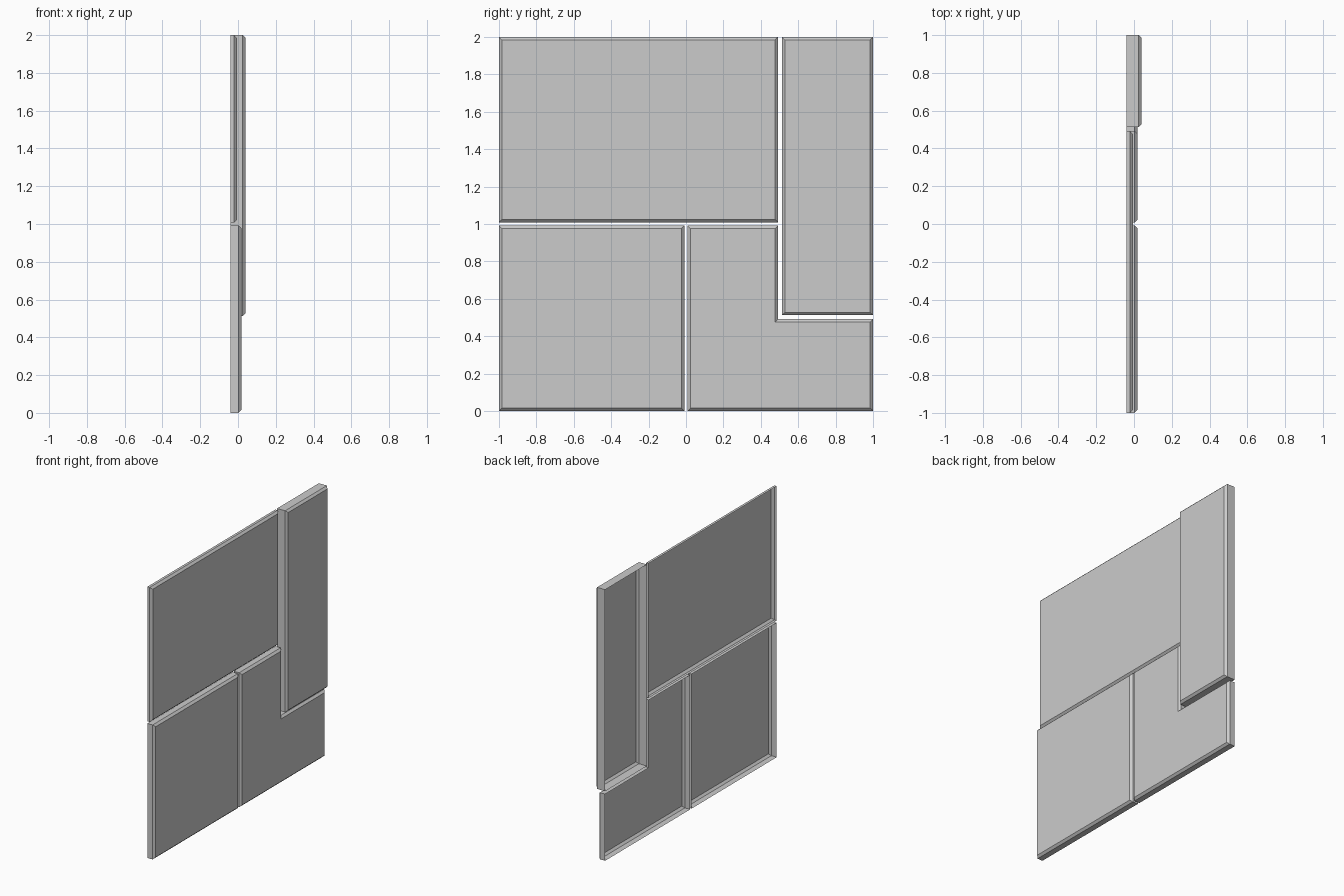
import bpy, bmesh

if "Cube" in bpy.data.objects:
    bpy.data.objects.remove(bpy.data.objects["Cube"])

BACK = -0.04      # common back plane, left open
CHAMFER = 0.015   # bevelled front border
G = 0.008         # half of the gap between panels


def panel(name, outline, front):
    """Open-backed shell from a counter-clockwise (y, z) outline, facing +x."""
    bm = bmesh.new()
    rear = [bm.verts.new((BACK, y, z)) for y, z in outline]
    shoulder = [bm.verts.new((front - CHAMFER, y, z)) for y, z in outline]
    n = len(outline)
    # Side walls
    for i in range(n):
        j = (i + 1) % n
        bm.faces.new((rear[i], rear[j], shoulder[j], shoulder[i]))
    # Front face with chamfered border
    face = bm.faces.new(shoulder)
    bm.normal_update()
    bmesh.ops.inset_region(bm, faces=[face], thickness=CHAMFER,
                           use_even_offset=True)
    for v in face.verts:
        v.co.x = front
    bm.normal_update()
    mesh = bpy.data.meshes.new(name)
    bm.to_mesh(mesh)
    bm.free()
    obj = bpy.data.objects.new(name, mesh)
    bpy.context.collection.objects.link(obj)
    return obj


def rect(y0, y1, z0, z1):
    return [(y0, z0), (y1, z0), (y1, z1), (y0, z1)]


# Four interlocking wall panels at three heights
panel("upper_wide_panel", rect(-1, 0.5 - G, 1 + G, 2), -0.006)
panel("lower_square_panel", rect(-1, -G, 0, 1 - G), 0.018)
panel("tall_panel", rect(0.505 + G, 1, 0.505 + G, 2), 0.04)
panel("lower_l_panel",
      [(G, 0), (1, 0), (1, 0.5 - G), (0.5 - G, 0.5 - G),
       (0.5 - G, 1 - G), (G, 1 - G)], 0.018)
